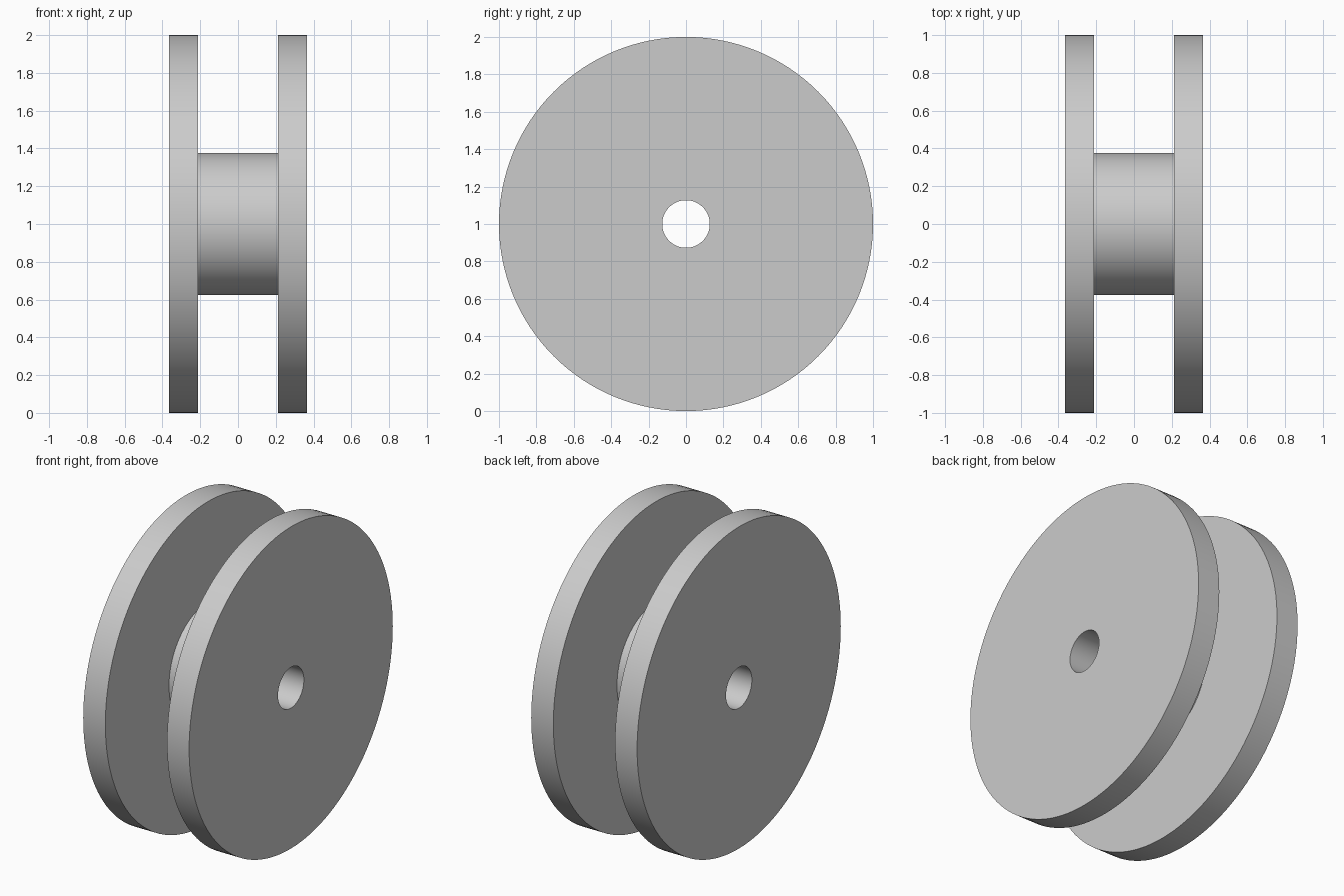
import bpy, bmesh
from math import pi, radians
from mathutils import Matrix, Vector

default = bpy.data.objects.get("Cube")
if default:
    bpy.data.objects.remove(default, do_unlink=True)

SEGMENTS = 128
RIM, HUB, BORE = 1.0, 0.375, 0.127    # radii
OUTER, INNER = 0.364, 0.212           # flange faces, distance from the middle

grey = bpy.data.materials.new("plain grey")
grey.use_nodes = True
colour = (0.6, 0.6, 0.6, 1)
grey.diffuse_color = colour
grey.node_tree.nodes["Principled BSDF"].inputs["Base Color"].default_value = colour

# Closed half section (x, radius): bore, flanges and hub
half = [(OUTER, BORE), (OUTER, RIM), (INNER, RIM), (INNER, HUB)]
section = half + [(-x, r) for x, r in reversed(half)]

# Revolve the section around the x axis
bm = bmesh.new()
verts = [bm.verts.new((x, 0, r)) for x, r in section]
edges = [bm.edges.new((v, verts[i - 1])) for i, v in enumerate(verts)]
bmesh.ops.spin(bm, geom=verts + edges, cent=(0, 0, 0), axis=(1, 0, 0),
               angle=2 * pi, steps=SEGMENTS, use_merge=True)
bmesh.ops.remove_doubles(bm, verts=bm.verts, dist=0.0001)
bmesh.ops.recalc_face_normals(bm, faces=bm.faces)
bm.transform(Matrix.Translation(Vector((0, 0, RIM))))

mesh = bpy.data.meshes.new("flanged_spool")
bm.to_mesh(mesh)
bm.free()
mesh.materials.append(grey)
spool = bpy.data.objects.new("flanged_spool", mesh)
bpy.context.collection.objects.link(spool)

# Smooth round walls, crisp rims
bpy.ops.object.select_all(action="DESELECT")
spool.select_set(True)
bpy.context.view_layer.objects.active = spool
bpy.ops.object.shade_smooth_by_angle(angle=radians(30))
